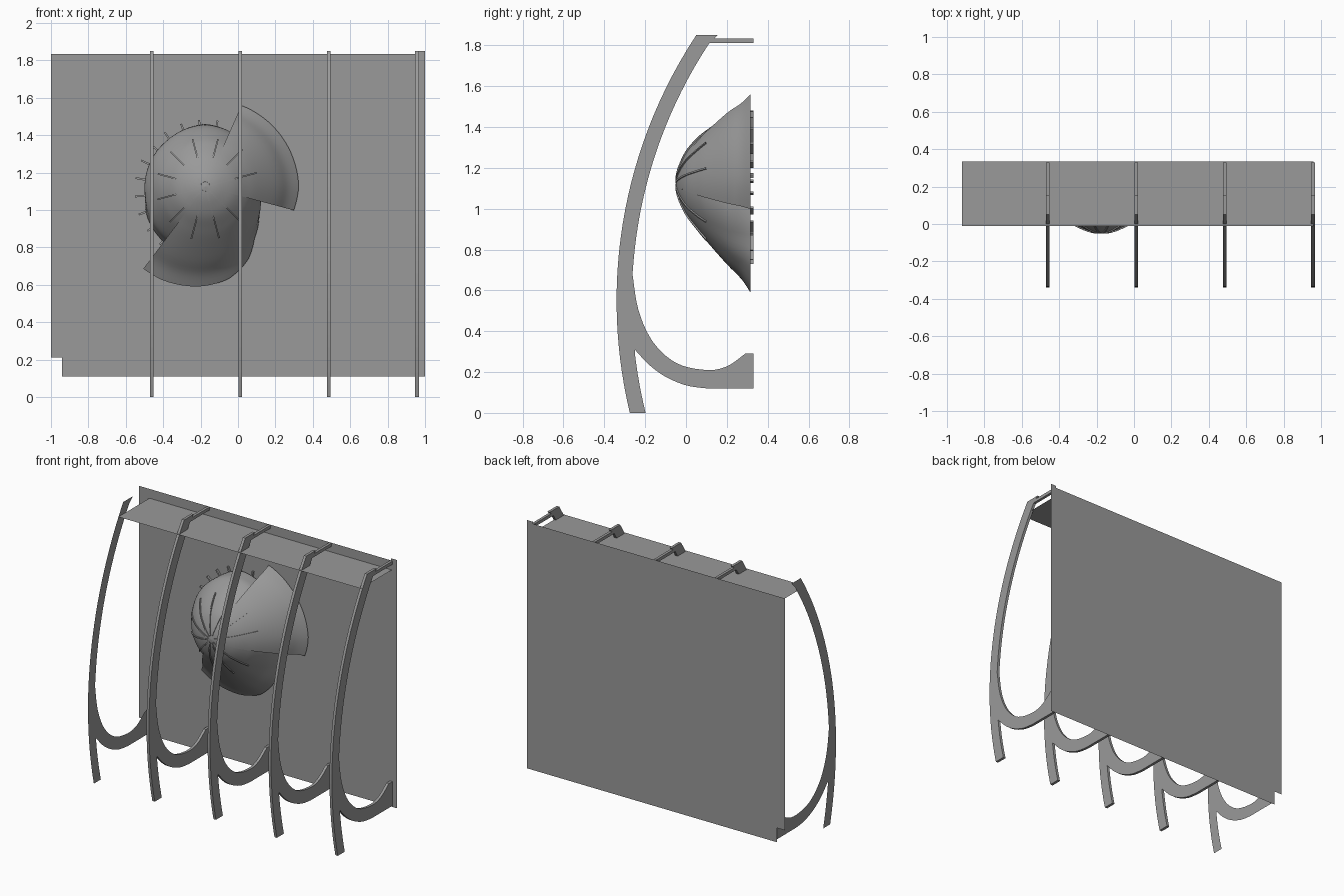
import bpy, bmesh, math
from mathutils import Vector

if "Cube" in bpy.data.objects:
    bpy.data.objects.remove(bpy.data.objects["Cube"])

GREY = bpy.data.materials.new("dark_grey")
GREY.diffuse_color = (0.32, 0.32, 0.32, 1)
GREY.use_nodes = True
GREY.node_tree.nodes["Principled BSDF"].inputs["Base Color"].default_value = GREY.diffuse_color


def make(name, verts, faces, smooth=False):
    me = bpy.data.meshes.new(name)
    me.from_pydata(verts, [], faces)
    me.update()
    me.materials.append(GREY)
    ob = bpy.data.objects.new(name, me)
    bpy.context.collection.objects.link(ob)
    if smooth:
        for p in me.polygons:
            p.use_smooth = True
    return ob


def box(name, x0, x1, y0, y1, z0, z1):
    v = [(x, y, z) for x in (x0, x1) for y in (y0, y1) for z in (z0, z1)]
    return make(name, v, [(0, 1, 3, 2), (4, 6, 7, 5), (0, 4, 5, 1),
                          (2, 3, 7, 6), (0, 2, 6, 4), (1, 5, 7, 3)])


def sheet(name, pts):
    return make(name, pts, [tuple(range(len(pts)))])


def arc(radius, z0, z1, n):
    # points (y, z) of the big sweep that both rib edges follow
    zs = [z0 + (z1 - z0) * i / n for i in range(n + 1)]
    return [(2.02 - math.sqrt(radius ** 2 - (z - 0.55) ** 2), z) for z in zs]


def spline(pts, n=5):
    p = [pts[0]] + pts + [pts[-1]]
    out = []
    for i in range(1, len(p) - 2):
        a, b, c, d = (Vector(q) for q in p[i - 1:i + 3])
        for k in range(n):
            t = k / n
            q = 0.5 * (2 * b + (c - a) * t + (2 * a - 5 * b + 4 * c - d) * t * t
                       + (3 * b - a - 3 * c + d) * t ** 3)
            out.append(tuple(q))
    return out + [tuple(pts[-1])]


# Side profile of a curved rib with its forked foot
profile = arc(2.36, 0, 1.85, 28) + [(0.155, 1.85)] + arc(2.285, 1.81, 0.75, 18)
profile += spline([(-0.262, 0.68), (-0.232, 0.5), (-0.16, 0.345), (-0.045, 0.243),
                   (0.1, 0.21), (0.2, 0.228), (0.29, 0.29)])
profile += [(0.33, 0.29), (0.33, 0.12)]
profile += spline([(0.1, 0.12), (0, 0.135), (-0.1, 0.177), (-0.18, 0.235), (-0.251, 0.31)])
profile += arc(2.285, 0.29, 0, 6)


def rib(name, x, width):
    n = len(profile)
    if width == 0:
        return sheet(name, [(x, y, z) for y, z in profile])
    v = [(x + s * width / 2, y, z) for s in (-1, 1) for y, z in profile]
    f = [tuple(range(n)), tuple(range(2 * n - 1, n - 1, -1))]
    f += [(i, i + n, (i + 1) % n + n, (i + 1) % n) for i in range(n)]
    return make(name, v, f)


# Ribs, the left one a plain sheet, and their top rails
rib("rib_left_end", -0.925, 0)
for i, x in enumerate((-0.462, 0.012, 0.485, 0.957)):
    rib(f"rib_{i}", x, 0.019)
    box(f"top_rail_{i}", x - 0.0095, x + 0.0095, 0.11, 0.33, 1.812, 1.834)

# Back wall, edge strip and top shelf
W = 0.333
sheet("back_wall", [(-1, W, 0.21), (-0.94, W, 0.21), (-0.94, W, 0.11), (0.955, W, 0.11),
                    (0.955, W, 1.835), (-1, W, 1.835)])
sheet("edge_strip", [(0.955, W, 0.11), (1, W, 0.11), (1, W, 1.85), (0.955, W, 1.85)])
S = 1.77
sheet("top_shelf", [(-0.92, -0.01, S), (0.96, -0.01, S), (0.96, W, S), (-0.92, W, S)])

# Flower-like shell: depth, tight radius, and share of the extra flare
CX, CZ = -0.175, 1.125
SHELL = spline([(-0.05, 0, 0), (-0.042, 0.05, 0), (-0.025, 0.1, 0), (0.005, 0.16, 0),
                (0.05, 0.215, 0.03), (0.1, 0.26, 0.12), (0.2, 0.322, 0.38),
                (0.27, 0.333, 0.68), (0.315, 0.335, 1)], 4)


def point(angle, rim, j, lift=0.0):
    y, r, g = SHELL[j]
    a = math.radians(angle)
    r = r + (rim - 0.335) * g + lift * 0.7
    return (CX + r * math.cos(a), y - lift * 0.7, CZ + r * math.sin(a))


def rim_at(table, a):
    for (a0, r0), (a1, r1) in zip(table, table[1:]):
        if a0 <= a <= a1:
            return r0 + (r1 - r0) * (a - a0) / (a1 - a0)
    return table[-1][1]


PETALS = {
    "petal_upper_right": [(-15, 0.49), (0, 0.5), (30, 0.49), (66, 0.475)],
    "dome_upper_left": [(66, 0.32), (90, 0.335), (130, 0.315), (165, 0.32), (190, 0.325),
                        (207, 0.35), (233, 0.37)],
    "petal_lower": [(233, 0.55), (246, 0.55), (267, 0.535), (284, 0.51), (300, 0.455),
                    (314, 0.38), (345, 0.29)],
}
for name, table in PETALS.items():
    a0, a1 = table[0][0], table[-1][0]
    n = round((a1 - a0) / 4)
    m = len(SHELL)
    verts, faces = [], []
    for i in range(n + 1):
        a = a0 + (a1 - a0) * i / n
        verts += [point(a, rim_at(table, a), j) for j in range(m)]
    for i in range(n):
        for j in range(m - 1):
            k = i * m + j
            if j == 0:
                faces.append((k, k + 1, k + m + 1))
            else:
                faces.append((k, k + 1, k + m + 1, k + m))
    make(name, verts, faces, True)

    # Thin raised seams running out from the centre
    for s in range(12):
        a = s * 30 + 15 - (360 if s == 11 else 0)
        if not a0 < a < a1:
            continue
        v, f = [], []
        for j in range(2, 21):
            w = math.degrees(0.004 / max(SHELL[j][1], 0.02))
            v += [point(a + d * w, rim_at(table, a), j, h)
                  for d, h in ((-1, -0.004), (-1, 0.007), (1, 0.007), (1, -0.004))]
        for j in range(18):
            f += [(4 * j + c, 4 * j + c + 1, 4 * j + c + 5, 4 * j + c + 4) for c in range(3)]
        make(f"seam_{s}", v, f)

# Ring of small pegs behind the shell, left out where the rim dips inward
for i in range(24):
    if i in (21, 22, 23):
        continue
    peg = box(f"peg_{i}", 0.29, 0.378, 0.315, 0.33, -0.005, 0.005)
    peg.location = (CX, 0, CZ - 0.02)
    peg.rotation_euler = (0, -math.radians(15 * i + 5), 0)

# Consistent normals on the solid parts
for ob in bpy.data.objects:
    if ob.name.startswith(("rib_", "top_rail", "peg")):
        bm = bmesh.new()
        bm.from_mesh(ob.data)
        bmesh.ops.recalc_face_normals(bm, faces=bm.faces)
        bm.to_mesh(ob.data)
        bm.free()
